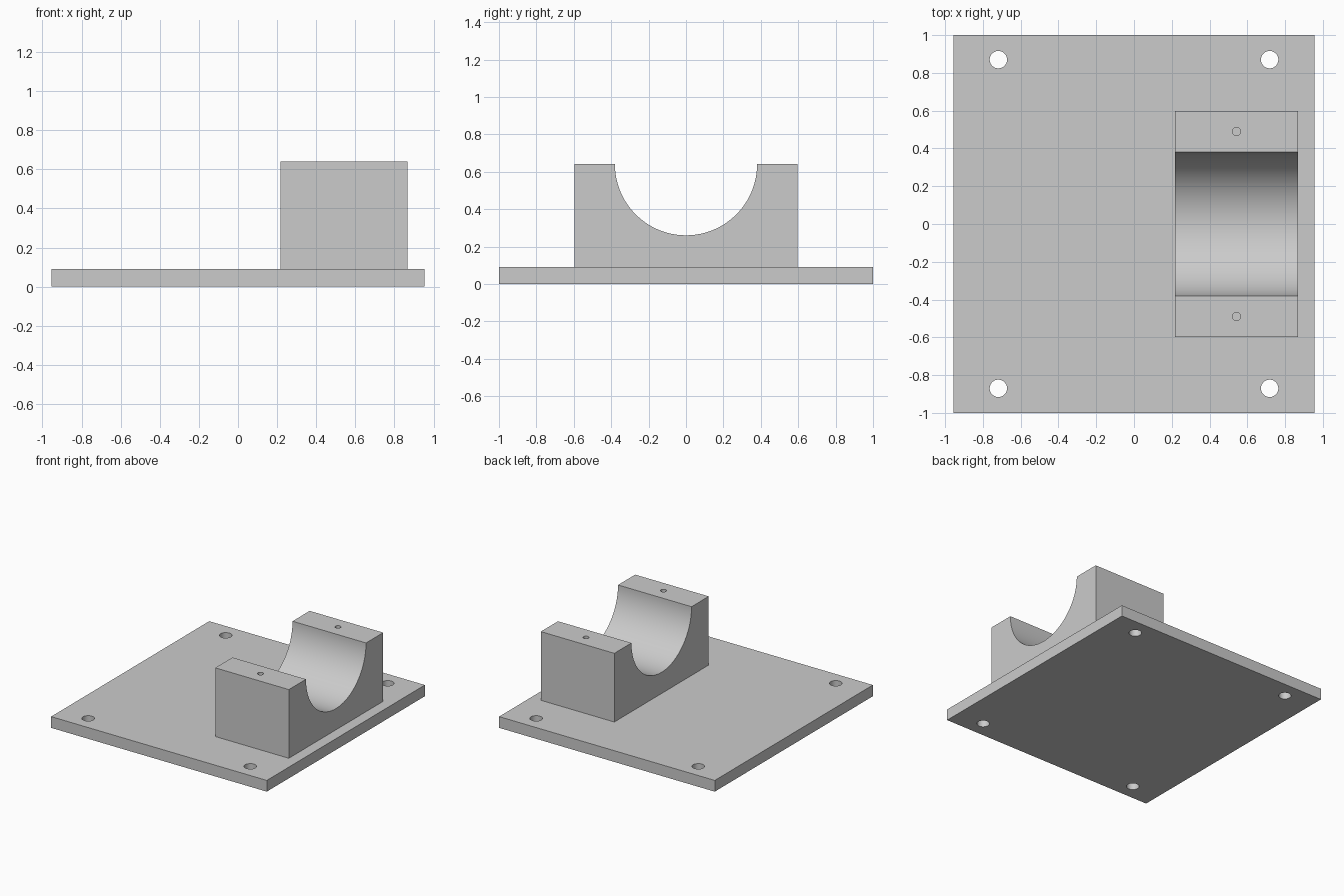
import bpy
import bmesh
import math
from mathutils import Matrix

cube = bpy.data.objects.get("Cube")
if cube:
    bpy.data.objects.remove(cube, do_unlink=True)

grey = bpy.data.materials.new("plain grey")
grey.use_nodes = True
colour = (0.6, 0.6, 0.6, 1)
grey.diffuse_color = colour
grey.node_tree.nodes["Principled BSDF"].inputs["Base Color"].default_value = colour

PLATE_TOP = 0.09
BLOCK_TOP = 0.64


def add_object(name, bm):
    bmesh.ops.recalc_face_normals(bm, faces=bm.faces)
    mesh = bpy.data.meshes.new(name)
    bm.to_mesh(mesh)
    bm.free()
    mesh.materials.append(grey)
    obj = bpy.data.objects.new(name, mesh)
    bpy.context.collection.objects.link(obj)
    return obj


def extrude_profile(name, points, offset):
    bm = bmesh.new()
    face = bm.faces.new([bm.verts.new(p) for p in points])
    result = bmesh.ops.extrude_face_region(bm, geom=[face], use_keep_orig=True)
    moved = [v for v in result["geom"] if isinstance(v, bmesh.types.BMVert)]
    bmesh.ops.translate(bm, verts=moved, vec=offset)
    return add_object(name, bm)


def drill(obj, centres, radius, bottom, top):
    """Cut vertical round holes, then discard the cutter."""
    bm = bmesh.new()
    for x, y in centres:
        bmesh.ops.create_cone(
            bm, cap_ends=True, segments=48, radius1=radius, radius2=radius,
            depth=top - bottom,
            matrix=Matrix.Translation((x, y, (top + bottom) / 2)))
    cutter = add_object(obj.name + "_drill", bm)
    cutter.hide_render = True
    mod = obj.modifiers.new("holes", "BOOLEAN")
    mod.operation = "DIFFERENCE"
    mod.solver = "EXACT"
    mod.object = cutter
    select_only(obj)
    bpy.ops.object.modifier_apply(modifier=mod.name)
    bpy.data.objects.remove(cutter, do_unlink=True)


def select_only(obj):
    bpy.ops.object.select_all(action="DESELECT")
    obj.select_set(True)
    bpy.context.view_layer.objects.active = obj


# Base plate with four corner bolt holes
w = 0.955
plate = extrude_profile("base_plate",
                        [(-w, -1, 0), (w, -1, 0), (w, 1, 0), (-w, 1, 0)],
                        (0, 0, PLATE_TOP))
corners = [(sx * 0.718, sy * 0.87) for sx in (-1, 1) for sy in (-1, 1)]
drill(plate, corners, 0.046, -0.1, 0.2)

# Saddle block with a half-round channel along x
x0, x1, half, radius = 0.217, 0.868, 0.597, 0.38
profile = [(x0, half, BLOCK_TOP), (x0, half, PLATE_TOP),
           (x0, -half, PLATE_TOP), (x0, -half, BLOCK_TOP)]
steps = 64
for i in range(steps + 1):
    a = math.pi * (1 + i / steps)
    profile.append((x0, radius * math.cos(a), BLOCK_TOP + radius * math.sin(a)))
saddle = extrude_profile("saddle_block", profile, (x1 - x0, 0, 0))

# Blind screw holes in the saddle shoulders
drill(saddle, [((x0 + x1) / 2, s * 0.49) for s in (-1, 1)], 0.022, 0.34, 0.8)

for obj in (plate, saddle):
    select_only(obj)
    bpy.ops.object.shade_smooth_by_angle(angle=math.radians(30))
